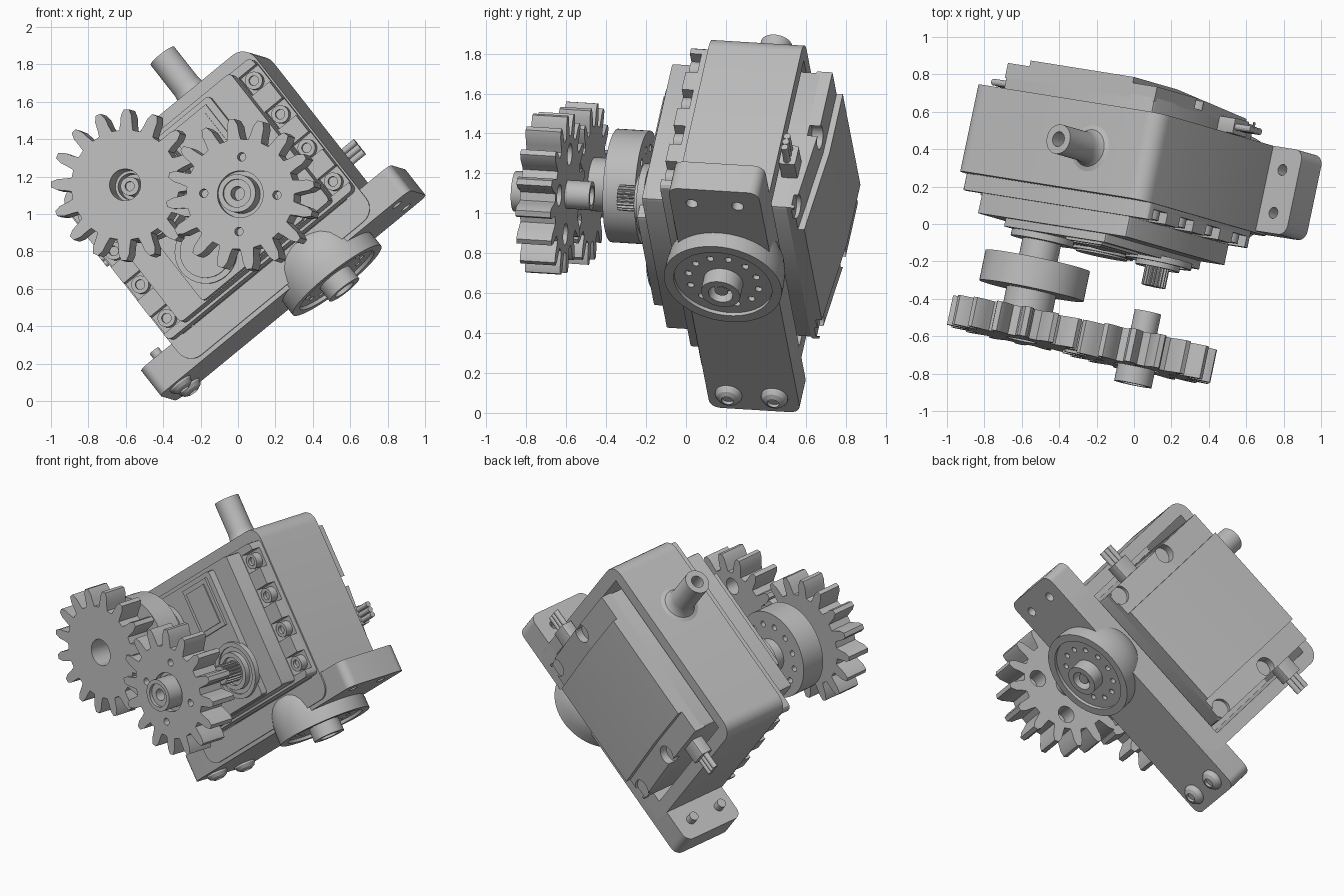
import bpy, bmesh, math
from mathutils import Matrix, Vector

if "Cube" in bpy.data.objects:
    bpy.data.objects.remove(bpy.data.objects["Cube"])

grey = bpy.data.materials.new("plain grey")
grey.use_nodes = True
grey.diffuse_color = (0.5, 0.5, 0.5, 1)
grey.node_tree.nodes["Principled BSDF"].inputs["Base Color"].default_value = (0.5, 0.5, 0.5, 1)

# Tilted frame of the assembly: a along the arm, b across it, c along the gear shafts
C = Vector((-0.205, -0.977, 0.06)).normalized()
A = Vector((0.767, -0.123, 0.63))
A = (A - C * A.dot(C)).normalized()
B = C.cross(A)
TILT = Matrix((A, B, C)).transposed().to_4x4()
TILT.translation = Vector((0, 0, 1))

MID = -0.07                      # symmetry line along a
SHAFT_1, SHAFT_2 = (-0.289, 0.379), (0.17, -0.06)
made = []


def place(axis, x, y, h):
    return {"a": (h, x, y), "b": (x, h, y), "c": (x, y, h)}[axis]


def sided(side, near, far):
    return tuple(sorted((MID + side * near, MID + side * far)))


def finish(name, bm):
    bmesh.ops.recalc_face_normals(bm, faces=bm.faces)
    bm.transform(TILT)
    mesh = bpy.data.meshes.new(name)
    bm.to_mesh(mesh)
    bm.free()
    mesh.materials.append(grey)
    ob = bpy.data.objects.new(name, mesh)
    bpy.context.collection.objects.link(ob)
    made.append(ob)
    return ob


def box(name, a, b, c, round_axis="c", radius=0, steps=6):
    bm = bmesh.new()
    bmesh.ops.create_cube(bm, size=1)
    for v in bm.verts:
        v.co = [lo + (k + 0.5) * (hi - lo) for k, (lo, hi) in zip(v.co, (a, b, c))]
    if radius:
        i = "abc".index(round_axis)
        edges = [e for e in bm.edges if abs(e.verts[0].co[i] - e.verts[1].co[i]) > 1e-4]
        bmesh.ops.bevel(bm, geom=edges, offset=radius, segments=steps, profile=0.5, affect="EDGES")
    return finish(name, bm)


def prism(name, points, h0, h1, axis="c"):
    bm = bmesh.new()
    low = [bm.verts.new(place(axis, x, y, h0)) for x, y in points]
    high = [bm.verts.new(place(axis, x, y, h1)) for x, y in points]
    bm.faces.new(low)
    bm.faces.new(high)
    for i in range(len(points)):
        j = i - 1
        bm.faces.new((low[j], low[i], high[i], high[j]))
    return finish(name, bm)


def lathe(name, centre, profile, axis="c", sides=48):
    # Profile of (radius, height) running from axis to axis
    bm = bmesh.new()
    rings = []
    for r, h in profile:
        ring = []
        for k in range(sides if r else 1):
            t = math.tau * k / sides
            ring.append(bm.verts.new(place(axis, centre[0] + r * math.cos(t),
                                           centre[1] + r * math.sin(t), h)))
        rings.append(ring)
    for lo, hi in zip(rings, rings[1:]):
        for k in range(sides):
            quad = [lo[k % len(lo)], lo[(k + 1) % len(lo)], hi[(k + 1) % len(hi)], hi[k % len(hi)]]
            quad = list(dict.fromkeys(quad))
            if len(quad) > 2:
                bm.faces.new(quad)
    return finish(name, bm)


def rod(name, centre, r, h0, h1, axis="c", sides=24):
    return lathe(name, centre, [(0, h0), (r, h0), (r, h1), (0, h1)], axis, sides)


def gear(name, centre, teeth, root, tip, h0, h1, phase=0.0):
    shape = [(-0.32, root), (-0.25, root + 0.3 * (tip - root)), (-0.2, root + 0.7 * (tip - root)),
             (-0.09, tip), (0.09, tip), (0.2, root + 0.7 * (tip - root)),
             (0.25, root + 0.3 * (tip - root)), (0.32, root)]
    points = []
    for k in range(teeth):
        for off, r in shape:
            t = math.tau * (k + off + phase) / teeth
            points.append((centre[0] + r * math.cos(t), centre[1] + r * math.sin(t)))
    return prism(name, points, h0, h1)


def around(centre, r, count, phase=0.0):
    return [(centre[0] + r * math.cos(math.tau * (k + phase) / count),
             centre[1] + r * math.sin(math.tau * (k + phase) / count)) for k in range(count)]


def cut(target, cutters):
    bpy.context.view_layer.objects.active = target
    for cutter in cutters:
        cutter.hide_render = True
        mod = target.modifiers.new("cut", "BOOLEAN")
        mod.operation, mod.solver, mod.object = "DIFFERENCE", "EXACT", cutter
        bpy.ops.object.modifier_apply(modifier=mod.name)
        made.remove(cutter)
        bpy.data.objects.remove(cutter)


# Frame around the actuator
frame = box("frame", (-0.725, 0.585), (-0.45, 0.70), (-0.555, -0.08), "c", 0.09)
cut(frame, [box("frame_opening", (-0.64, 0.50), (-0.30, 0.625), (-0.8, 0.2))])
lathe("top_pin", (0.167, -0.31), [(0, 0.68), (0.125, 0.69), (0.125, 0.70), (0.1, 0.708), (0.085, 0.73),
      (0.08, 0.77), (0.08, 0.98), (0.04, 0.98), (0.04, 0.85), (0, 0.85)], "b")

# Lower arm with ears, holes and dome screws
arm = box("arm", (-0.95, 0.795), (-0.475, -0.30), (-0.555, -0.09), "b", 0.055)
cut(arm, [rod("ear_hole", (0.68, c), 0.03, -0.6, -0.2, "b") for c in (-0.2, -0.435)])
for c in (-0.2, -0.435):
    lathe("ear_screw", (-0.835, c), [(0, -0.25), (0.03, -0.25), (0.03, -0.45), (0.068, -0.46), (0.068, -0.485),
          (0.055, -0.505), (0.03, -0.518), (0.03, -0.50), (0, -0.50)], "b", 24)

# Round pivot boss through the arm
PIVOT = (0.16, -0.31)
boss = lathe("pivot_boss", PIVOT, [(0, -0.31), (0.235, -0.31), (0.26, -0.34), (0.28, -0.38), (0.295, -0.44),
             (0.30, -0.50), (0.30, -0.565), (0.25, -0.565), (0.25, -0.545), (0, -0.545)], "b", 64)
cut(boss, [rod("boss_hole", p, 0.018, -0.6, -0.52, "b", 12) for p in around(PIVOT, 0.18, 12, 0.5)])
lathe("pivot_hub", PIVOT, [(0, -0.53), (0.1, -0.53), (0.1, -0.63), (0.062, -0.63), (0.062, -0.56), (0, -0.56)], "b")
rod("pivot_screw", PIVOT, 0.035, -0.55, -0.61, "b", 16)

# Actuator case with a stepped rear cover that slopes on its lower half
body = box("actuator_body", (-0.59, 0.45), (-0.28, 0.60), (-0.64, 0.12), "c", 0.02, 2)
covers = [prism("rear_cover", [(-0.28, -0.62), (-0.28, -0.66 - lift), (0.22, -0.70 - lift),
                (0.60, -0.70 - lift), (0.60, -0.62)], lo, hi, "a")
          for lo, hi, lift in ((-0.59, 0.45, 0), (-0.44, 0.28, 0.032))]
cut(covers[0], [rod("screw_notch", (MID + s * 0.47, b), 0.06, -0.8, -0.645)
                for s in (-1, 1) for b in (-0.23, 0.22)])

# Front panel and its bosses
box("front_panel", (-0.42, 0.29), (-0.275, 0.57), (0.1, 0.165), "c", 0.02, 2)
box("label_plate", (0.0, 0.25), (0.22, 0.54), (0.15, 0.18))
box("label_inset", (0.03, 0.22), (0.25, 0.51), (0.17, 0.187))
lathe("idle_boss", (-0.24, -0.08), [(0, 0.15), (0.17, 0.15), (0.17, 0.18), (0.14, 0.18), (0.14, 0.19), (0, 0.19)])
lathe("drive_boss", SHAFT_2, [(0, 0.15), (0.18, 0.15), (0.18, 0.185), (0.15, 0.185), (0.15, 0.175),
      (0.12, 0.175), (0.12, 0.21), (0.09, 0.21), (0.09, 0.19), (0, 0.19)])
gear("drive_spline", SHAFT_2, 20, 0.055, 0.066, 0.18, 0.31)

# Mounting flange with open screw pockets on both sides
flange = box("flange", (-0.715, 0.575), (-0.295, 0.615), (-0.09, 0.01), "c", 0.03, 3)
SCREWS = [(side, -0.19 + 0.232 * i) for side in (-1, 1) for i in range(4)]
cut(flange, [box("screw_pocket", sided(side, 0.525, 0.75), (b - 0.06, b + 0.06), (-0.05, 0.2))
             for side, b in SCREWS])
for side, b in SCREWS:
    lathe("flange_screw", (MID + side * 0.58, b), [(0, -0.06), (0.048, -0.06), (0.048, 0.0), (0.026, 0.0),
          (0.026, -0.02), (0, -0.02)], "c", 24)

# Cable sockets with pins
for side, b in ((1, -0.03), (-1, 0.39)):
    box("cable_socket", sided(side, 0.5, 0.63), (b - 0.06, b + 0.06), (-0.645, -0.56), "a", 0.01, 2)
    for k in (-1, 0, 1):
        rod("cable_pin", (b + k * 0.035, -0.60), 0.018, *sided(side, 0.6, 0.735), "a", 12)

# Driven gear with its bearing disc
gear_1 = gear("driven_gear", SHAFT_1, 16, 0.295, 0.405, 0.58, 0.74, 0.25)
cut(gear_1, [rod("gear_bore", SHAFT_1, 0.085, 0.5, 0.8, "c", 40)])
disc = lathe("bearing_disc", SHAFT_1, [(0, 0.305), (0.285, 0.305), (0.285, 0.47), (0.135, 0.47),
             (0.135, 0.585), (0.07, 0.585), (0.07, 0.5), (0, 0.5)], "c", 64)
cut(disc, [rod("disc_hole", p, 0.02, 0.25, 0.35, "c", 12) for p in around(SHAFT_1, 0.2, 12)])
lathe("driven_shaft", SHAFT_1, [(0, 0.15), (0.17, 0.15), (0.17, 0.20), (0.105, 0.20), (0.105, 0.32), (0, 0.32)])
lathe("driven_bolt", SHAFT_1, [(0, 0.49), (0.05, 0.49), (0.05, 0.62), (0.025, 0.62), (0.025, 0.6), (0, 0.6)])

# Drive gear with counterbored holes and hub
gear_2 = gear("drive_gear", SHAFT_2, 16, 0.295, 0.405, 0.575, 0.755, 0.6)
ring = around(SHAFT_2, 0.2, 4, 0.55)
cut(gear_2, [rod("hub_recess", SHAFT_2, 0.125, 0.72, 0.8, "c", 48)]
    + [rod("small_hole", p, 0.023, 0.5, 0.8, "c", 16) for p in ring]
    + [rod("counterbore", p, 0.055, 0.5, 0.69, "c", 24) for p in ring])
lathe("drive_hub", SHAFT_2, [(0, 0.5), (0.05, 0.5), (0.05, 0.45), (0.072, 0.45), (0.072, 0.65), (0.102, 0.65),
      (0.102, 0.845), (0.075, 0.845), (0.075, 0.825), (0.037, 0.825), (0.037, 0.7), (0, 0.7)])

# Smooth round faces, keep edges sharp
bpy.ops.object.select_all(action="DESELECT")
for ob in made:
    ob.select_set(True)
bpy.context.view_layer.objects.active = made[0]
bpy.ops.object.shade_smooth_by_angle(angle=math.radians(28))
